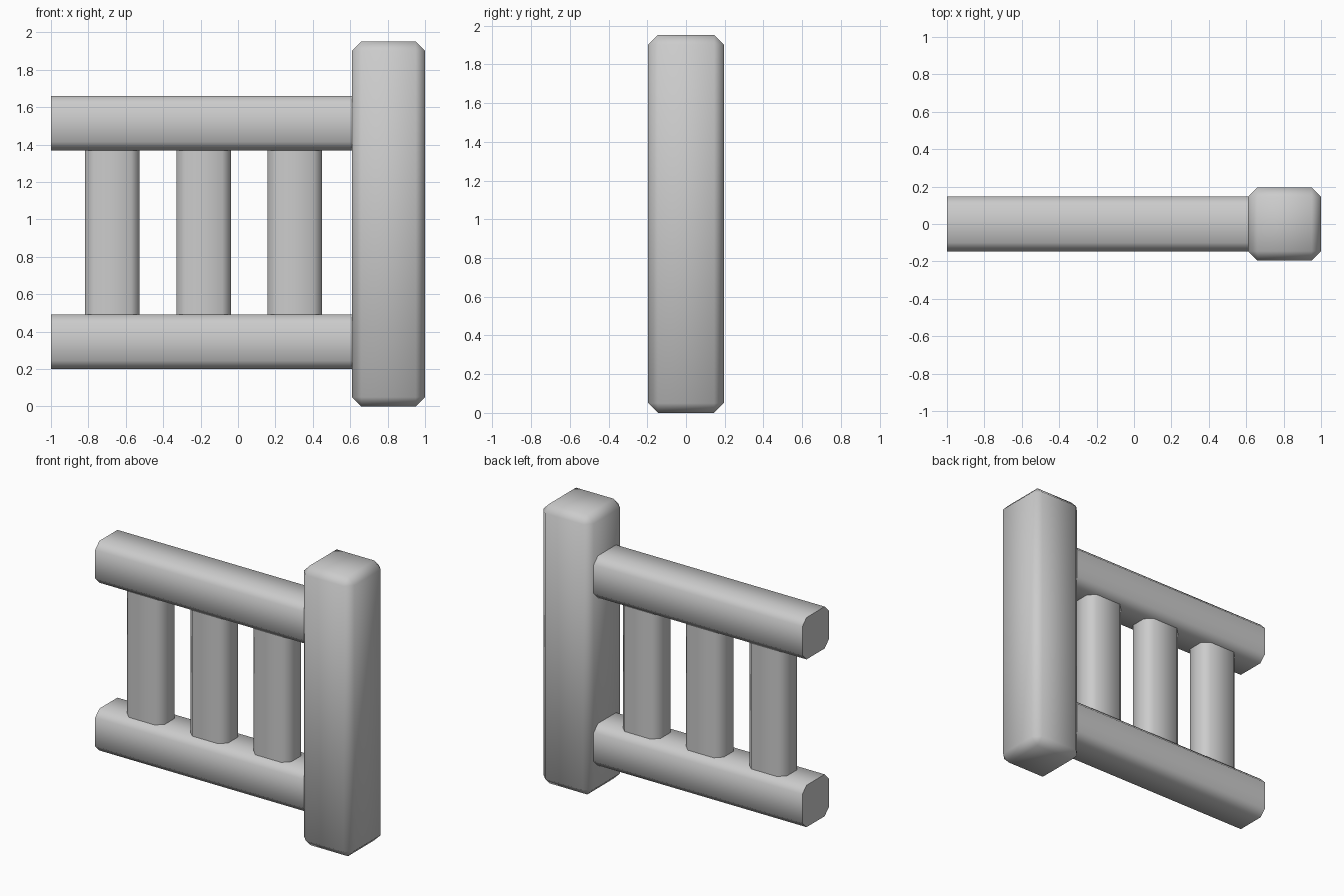
import bpy, bmesh, math
from mathutils import Vector

if "Cube" in bpy.data.objects:
    bpy.data.objects.remove(bpy.data.objects["Cube"], do_unlink=True)

grey = bpy.data.materials.new("plain grey")
grey.use_nodes = True
colour = (0.6, 0.6, 0.6, 1)
grey.diffuse_color = colour
grey.node_tree.nodes["Principled BSDF"].inputs["Base Color"].default_value = colour


def beam(name, centre, size, chamfer, axis=None):
    """Chamfered box; with an axis, only the edges along it are cut."""
    bm = bmesh.new()
    bmesh.ops.create_cube(bm, size=1)
    bmesh.ops.scale(bm, vec=size, verts=bm.verts)
    edges = [e for e in bm.edges if axis is None
             or abs(e.verts[0].co[axis] - e.verts[1].co[axis]) > 0.01]
    bmesh.ops.bevel(bm, geom=edges, offset=chamfer, segments=1,
                    profile=0.5, affect='EDGES')
    mesh = bpy.data.meshes.new(name)
    bm.to_mesh(mesh)
    bm.free()
    mesh.materials.append(grey)
    obj = bpy.data.objects.new(name, mesh)
    obj.location = Vector(centre)
    bpy.context.collection.objects.link(obj)
    bpy.ops.object.select_all(action='DESELECT')
    obj.select_set(True)
    bpy.context.view_layer.objects.active = obj
    bpy.ops.object.shade_smooth_by_angle(angle=math.radians(60))
    return obj


# End post, chamfered all round
beam("post", (0.805, 0, 0.976), (0.39, 0.39, 1.952), 0.05)

# Horizontal rails
for name, z in (("lower_rail", 0.345), ("upper_rail", 1.515)):
    beam(name, (-0.195, 0, z), (1.61, 0.292, 0.292), 0.046, axis=0)

# Upright balusters between the rails
for i in range(3):
    beam(f"baluster_{i + 1}", (-0.672 + 0.488 * i, 0, 0.93),
         (0.292, 0.2, 0.88), 0.046, axis=2)
